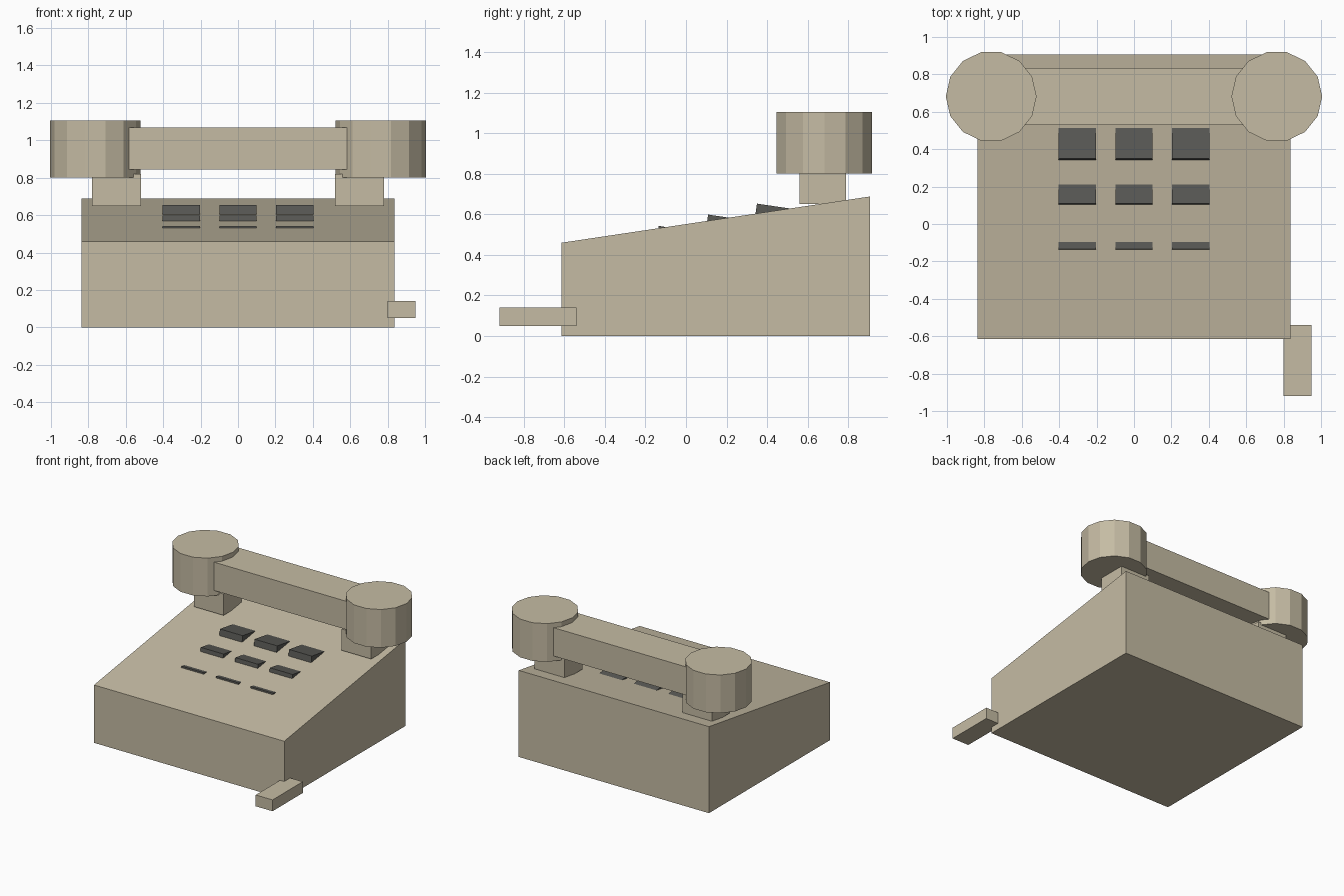
import bpy, bmesh, math
from mathutils import Matrix, Vector

if "Cube" in bpy.data.objects:
    bpy.data.objects.remove(bpy.data.objects["Cube"])


def material(name, rgb):
    m = bpy.data.materials.new(name)
    m.diffuse_color = (*rgb, 1)
    m.use_nodes = True
    m.node_tree.nodes["Principled BSDF"].inputs["Base Color"].default_value = m.diffuse_color
    return m


BEIGE = material("beige_plastic", (0.56, 0.50, 0.37))
DARK = material("dark_keys", (0.10, 0.10, 0.09))


def finish(name, bm, mat):
    bmesh.ops.recalc_face_normals(bm, faces=bm.faces)
    mesh = bpy.data.meshes.new(name)
    bm.to_mesh(mesh)
    bm.free()
    mesh.materials.append(mat)
    ob = bpy.data.objects.new(name, mesh)
    bpy.context.collection.objects.link(ob)
    return ob


def box(name, lo, hi, mat=BEIGE):
    lo, hi = Vector(lo), Vector(hi)
    bm = bmesh.new()
    bmesh.ops.create_cube(bm, size=1, matrix=Matrix.Translation((lo + hi) / 2)
                          @ Matrix.Diagonal((*(hi - lo), 1)))
    return finish(name, bm, mat)


# Wedge body: side profile extruded across x
W = 0.837
profile = [(-0.614, 0), (0.907, 0), (0.907, 0.688), (-0.614, 0.46)]
bm = bmesh.new()
side = bm.faces.new([bm.verts.new((-W, y, z)) for y, z in profile])
ext = bmesh.ops.extrude_face_region(bm, geom=[side], use_keep_orig=True)
bmesh.ops.translate(bm, vec=(2 * W, 0, 0),
                    verts=[v for v in ext["geom"] if isinstance(v, bmesh.types.BMVert)])
finish("body", bm, BEIGE)

# Receiver: grip, two 14-sided end caps and their cradle posts
box("receiver_grip", (-0.70, 0.53, 0.843), (0.70, 0.834, 1.068))
for label, s in (("left", -1), ("right", 1)):
    bm = bmesh.new()
    bmesh.ops.create_cone(bm, cap_ends=True, segments=14, radius1=0.2426,
                          radius2=0.2426, depth=0.304,
                          matrix=Matrix.Translation((s * 0.7635, 0.682, 0.954))
                          @ Matrix.Rotation(math.pi / 2, 4, "Z"))
    finish(label + "_receiver_cap", bm, BEIGE)
    xs = sorted((s * 0.519, s * 0.78))
    box(label + "_cradle_post", (xs[0], 0.56, 0.65), (xs[1], 0.788, 0.82))

# Cord stub at the front right corner
box("cord_stub", (0.80, -0.92, 0.05), (0.948, -0.54, 0.14))

# Keys: tilted blocks, each row placed by its top front edge
for r, (y, z) in enumerate([(0.35, 0.653), (0.109, 0.599), (-0.135, 0.543)]):
    for c in range(3):
        key = box(f"key_{r + 1}_{c + 1}", (-0.1, 0, -0.1), (0.1, 0.2, 0), DARK)
        key.location = ((c - 1) * 0.304, y, z)
        key.rotation_euler.x = math.radians(-8.4)
